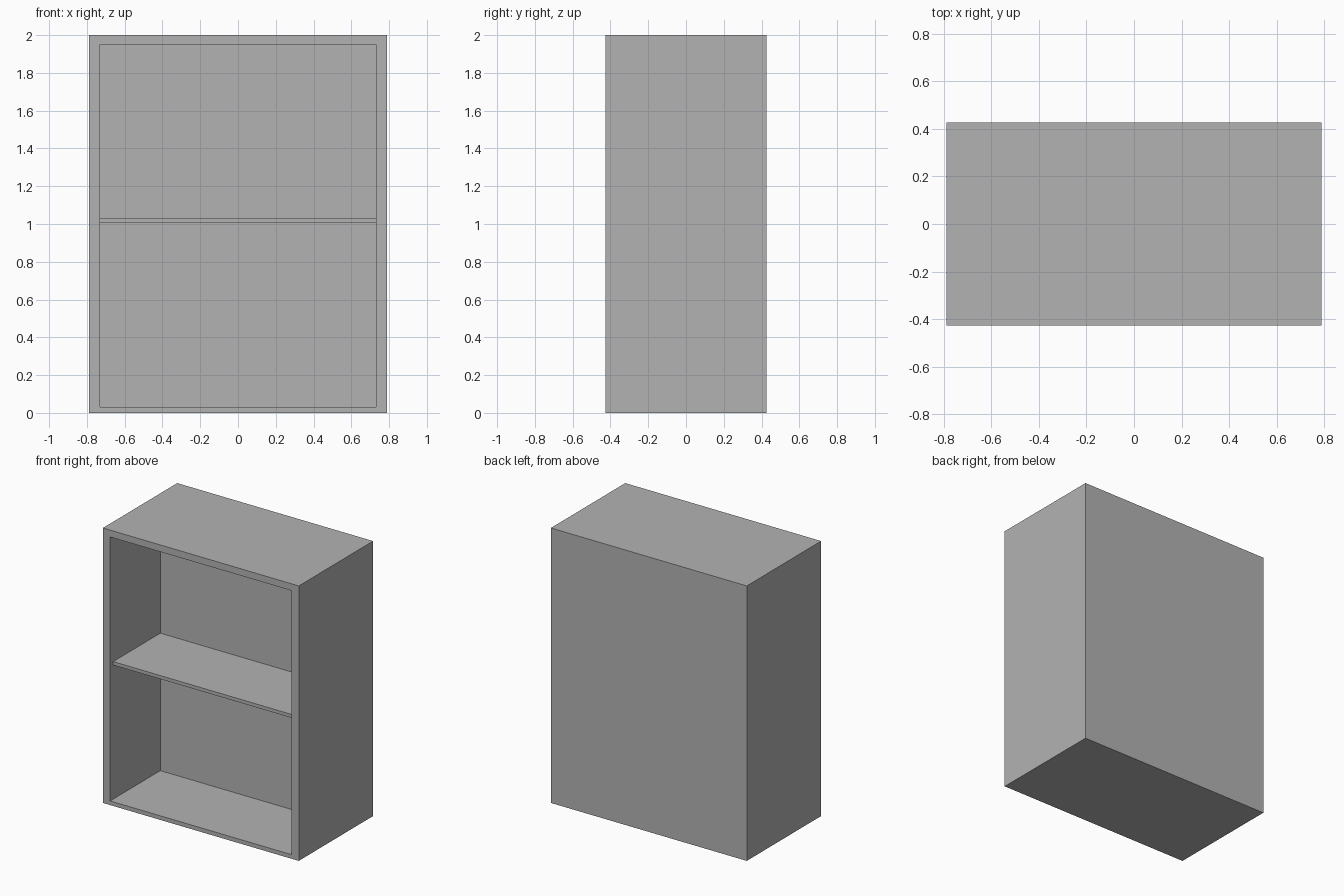
import bpy

default = bpy.data.objects.get("Cube")
if default:
    bpy.data.objects.remove(default, do_unlink=True)

# One plain grey for the whole cabinet
grey = bpy.data.materials.new("plain grey")
grey.use_nodes = True
colour = (0.45, 0.45, 0.45, 1)
grey.diffuse_color = colour
grey.node_tree.nodes["Principled BSDF"].inputs["Base Color"].default_value = colour


def box(name, low, high):
    bpy.ops.mesh.primitive_cube_add(
        size=1, location=[(a + b) / 2 for a, b in zip(low, high)])
    obj = bpy.context.object
    obj.name = name
    obj.scale = [b - a for a, b in zip(low, high)]
    bpy.ops.object.transform_apply(location=False, rotation=False, scale=True)
    obj.data.materials.append(grey)
    return obj


W, D, H = 0.788, 0.427, 2.0      # half width, half depth, height
IN_W, IN_BACK = 0.73, 0.15       # opening half width, inner back wall
FLOOR, CEILING = 0.03, 1.95

# Cabinet body with a front opening cut into it
body = box("cabinet_body", (-W, -D, 0), (W, D, H))
cutter = box("opening_cutter", (-IN_W, -D - 0.2, FLOOR), (IN_W, IN_BACK, CEILING))
cut = body.modifiers.new("opening", "BOOLEAN")
cut.operation = "DIFFERENCE"
cut.solver = "EXACT"
cut.object = cutter
bpy.context.view_layer.objects.active = body
bpy.ops.object.modifier_apply(modifier=cut.name)
bpy.data.objects.remove(cutter, do_unlink=True)

# Middle shelf, set slightly back from the front
box("shelf", (-IN_W, -D + 0.035, 1.005), (IN_W, IN_BACK, 1.03))
